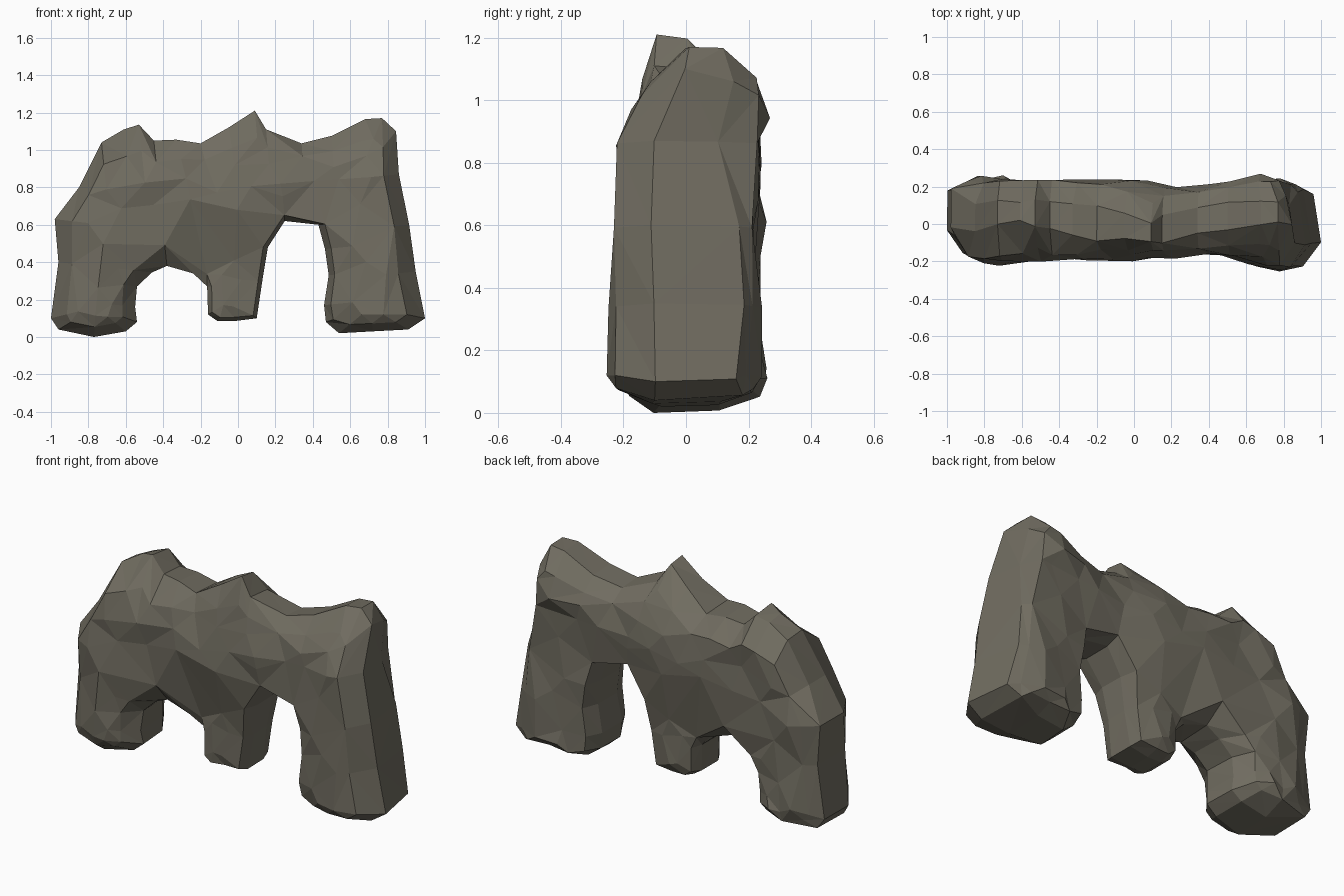
import bpy, bmesh, random
from mathutils import Vector
from mathutils.geometry import delaunay_2d_cdt, intersect_point_line

if "Cube" in bpy.data.objects:
    bpy.data.objects.remove(bpy.data.objects["Cube"])

random.seed(7)

# Front silhouette of the double arch (x, z)
OUTLINE = [Vector(p) for p in [
    (-.77, 0), (-.96, .04), (-1, .1), (-.96, .4), (-.98, .63), (-.85, .8), (-.73, 1.04),
    (-.61, 1.11), (-.53, 1.135), (-.45, 1.05), (-.33, 1.055), (-.2, 1.035), (-.05, 1.12),
    (.09, 1.21), (.15, 1.11), (.34, 1.035), (.5, 1.075), (.68, 1.165), (.77, 1.17),
    (.845, 1.1), (.86, .87), (.915, .6), (.95, .35), (1, .1), (.91, .04), (.72, .03),
    (.54, .02), (.47, .08), (.46, .17), (.485, .33), (.465, .47), (.43, .6), (.25, .62),
    (.16, .48), (.13, .3), (.1, .1), (-.02, .085), (-.11, .085), (-.16, .12), (-.165, .27),
    (-.24, .34), (-.38, .38), (-.46, .345), (-.54, .27), (-.55, .16), (-.54, .08), (-.6, .03)]]

# Centre lines of the legs, bridge and pillar
AXES = [[Vector(p) for p in line] for line in (
    [(-.76, .16), (-.7, .68), (-.32, .72), (0, .8), (.35, .83), (.64, .85), (.71, .16)],
    [(0, .8), (-.03, .2)])]

# Front and back depth, and sideways lean of the ridge, along x
FRONT = [(-1, -.1), (-.9, -.18), (-.75, -.215), (-.4, -.185), (-.2, -.21), (.1, -.195),
         (.3, -.165), (.5, -.175), (.78, -.262), (.88, -.25), (1, -.2)]
BACK = [(-1, .23), (-.9, .25), (-.7, .25), (-.5, .23), (-.25, .25), (.1, .235),
        (.3, .19), (.5, .215), (.75, .24), (.9, .225), (1, .2)]
RIDGE = [(-1, .02), (-.53, .05), (-.2, 0), (.09, -.05), (.4, .03), (.8, .07)]


def clamp(v):
    return max(0.0, min(1.0, v))


def interp(table, x):
    for (x0, y0), (x1, y1) in zip(table, table[1:]):
        if x <= x1:
            return y0 + (y1 - y0) * clamp((x - x0) / (x1 - x0))
    return table[-1][1]


def toward_axis(p, t):
    """Move an outline point toward the nearest centre line."""
    best = None
    for line in AXES:
        for a, b in zip(line, line[1:]):
            q, s = intersect_point_line(p, a, b)
            q = a.lerp(b, clamp(s))
            if best is None or (q - p).length < (best - p).length:
                best = q
    return p.lerp(best, t)


def depth(p, side, level):
    x, z = p
    y = interp(FRONT if side < 0 else BACK, x)
    if -.2 < x < .17:                                # slimmer middle pillar
        w = clamp((.62 - z) / .25)
        y += ((-.11 if side < 0 else .18) - y) * w
    if level < .6:                                   # shape of the outer edges
        if side > 0 and (x > .83 or x < -.94):       # broad flat ends at the back
            level = .8
        if side < 0 and x < -.55 and z > .6:         # upper left falls away in front
            level = .15
    elif side < 0 and -.27 < x < .2 and z > .88:     # gully on the front
        level *= .75
    y *= level * (1 - 1.9 * max(0, z - .95))         # tops narrow to a ridge
    return y + interp(RIDGE, x) * clamp((z - .85) / .2)


def inset_scale(p):
    x, z = p
    if .1 < x < .52 and z < .65:                     # crisp right arch
        return .45
    if -.17 < x < .12 and z < .3:                    # crisp pillar foot
        return .5
    return 1


bm = bmesh.new()


def add(p, side, level, jitter):
    y = depth(p, side, level) + random.uniform(-jitter, jitter)
    return bm.verts.new((p.x, y, p.y))


# Rings running around the silhouette from front to back
n = len(OUTLINE)
rings, flats = [], []
for side, level, inset, wobble in ((-1, .9, .32, .05), (-1, .45, 0, 0),
                                   (1, .45, 0, .05), (1, .9, .3, .05)):
    flat = []
    for p in OUTLINE:
        t = (inset + random.uniform(0, wobble)) * inset_scale(p)
        if side > 0 and level < .6 and p.x > .83:    # right end tapers to the back
            t += .12
        flat.append(toward_axis(p, t))
    flats.append(flat)
    rings.append([add(p, side, level, .012) for p in flat])
for ra, rb in zip(rings, rings[1:]):
    for i in range(n):
        j = (i + 1) % n
        a, b, c, d = ra[i], ra[j], rb[j], rb[i]
        tris = ((a, b, c), (a, c, d)) if random.random() < .5 else ((a, b, d), (b, c, d))
        for t in tris:
            bm.faces.new(t)

# Faceted front and back walls
for side, flat, ring in ((-1, flats[0], rings[0]), (1, flats[3], rings[3])):
    inner = [toward_axis(p, random.uniform(.6, .72)) for p in OUTLINE[::2]]
    for line in AXES:
        for a, b in zip(line, line[1:]):
            inner += [a.lerp(b, t) for t in (.2, .65)]
    pts, _, faces, orig, _, _ = delaunay_2d_cdt(flat + inner, [], [list(range(n))], 1, 1e-5)
    made = {}
    for f in faces:
        for i in f:
            if i not in made:
                src = [k for k in orig[i] if k < n]
                made[i] = ring[src[0]] if src else add(pts[i], side, .985, .014)
        vs = [made[i] for i in f]
        if len(set(vs)) == len(vs) and not bm.faces.get(vs):
            bm.faces.new(vs)

bmesh.ops.recalc_face_normals(bm, faces=bm.faces)
mesh = bpy.data.meshes.new("rock_arch")
bm.to_mesh(mesh)
bm.free()

stone = bpy.data.materials.new("grey brown stone")
stone.diffuse_color = (.162, .15, .117, 1)
stone.use_nodes = True
stone.node_tree.nodes["Principled BSDF"].inputs["Base Color"].default_value = stone.diffuse_color
mesh.materials.append(stone)
arch = bpy.data.objects.new("rock_arch", mesh)
bpy.context.collection.objects.link(arch)
